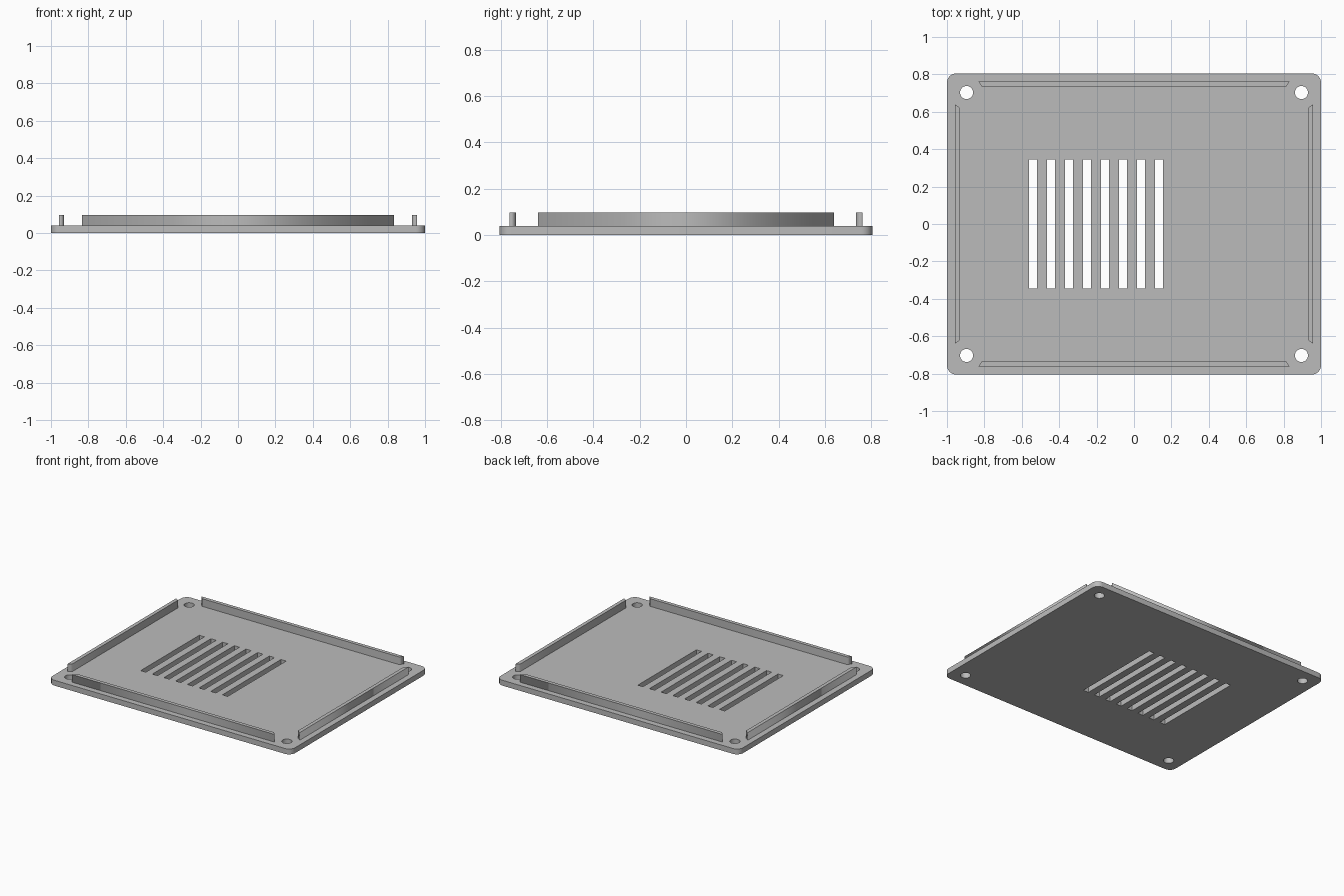
import bpy
import bmesh
from math import cos, sin, pi, radians

cube = bpy.data.objects.get("Cube")
if cube:
    bpy.data.objects.remove(cube, do_unlink=True)

HALF_X, HALF_Y = 1.0, 0.805
PLATE_TOP, LIP_TOP = 0.04, 0.097

# Single grey plastic
grey = bpy.data.materials.new("grey")
grey.use_nodes = True
COLOUR = (0.5, 0.5, 0.5, 1)
grey.diffuse_color = COLOUR
grey.node_tree.nodes["Principled BSDF"].inputs["Base Color"].default_value = COLOUR


def arc(cx, cy, r, start, sweep, steps):
    """Points on a circular arc, both ends included."""
    angles = [start + sweep * i / steps for i in range(steps + 1)]
    return [(cx + r * cos(a), cy + r * sin(a)) for a in angles]


def rectangle(x0, x1, y0, y1):
    return [(x0, y0), (x1, y0), (x1, y1), (x0, y1)]


def slab(name, outlines, z0, z1):
    """Extrude a flat shape; outlines inside the first become holes."""
    curve = bpy.data.curves.new(name + "_outline", "CURVE")
    curve.dimensions = "2D"
    curve.fill_mode = "BOTH"
    curve.extrude = (z1 - z0) / 2
    for points in outlines:
        spline = curve.splines.new("POLY")
        spline.points.add(len(points) - 1)
        for p, (x, y) in zip(spline.points, points):
            p.co = (x, y, 0, 1)
        spline.use_cyclic_u = True
    source = bpy.data.objects.new(name + "_source", curve)
    bpy.context.collection.objects.link(source)
    bpy.context.view_layer.update()
    graph = bpy.context.evaluated_depsgraph_get()
    mesh = bpy.data.meshes.new_from_object(source.evaluated_get(graph))
    bpy.data.objects.remove(source, do_unlink=True)

    bm = bmesh.new()
    bm.from_mesh(mesh)
    bmesh.ops.remove_doubles(bm, verts=bm.verts, dist=0.0001)
    bmesh.ops.translate(bm, verts=bm.verts, vec=(0, 0, (z0 + z1) / 2))
    bmesh.ops.recalc_face_normals(bm, faces=bm.faces)
    bm.to_mesh(mesh)
    bm.free()
    mesh.name = name
    mesh.materials.clear()
    mesh.materials.append(grey)
    obj = bpy.data.objects.new(name, mesh)
    bpy.context.collection.objects.link(obj)
    return obj


# Plate: rounded outline, four screw holes and a row of vent slots
RADIUS = 0.05
corners = [(1, 1), (-1, 1), (-1, -1), (1, -1)]
outline = []
for i, (sx, sy) in enumerate(corners):
    outline += arc(sx * (HALF_X - RADIUS), sy * (HALF_Y - RADIUS),
                   RADIUS, i * pi / 2, pi / 2, 8)
holes = [arc(sx * 0.895, sy * 0.703, 0.035, 0, 2 * pi, 32)[:-1]
         for sx, sy in corners]
slots = []
for i in range(8):
    left = -0.561 + i * 0.0963
    slots.append(rectangle(left, left + 0.043, -0.345, 0.345))
plate = slab("plate", [outline] + holes + slots, 0, PLATE_TOP)

bpy.ops.object.select_all(action="DESELECT")
plate.select_set(True)
bpy.context.view_layer.objects.active = plate
bpy.ops.object.shade_smooth_by_angle(angle=radians(30))

# Locating lips: mitred strips, longer on the outer side
for side, s in (("front", -1), ("back", 1)):
    slab(side + "_lip", [[(-0.833, s * 0.762), (0.833, s * 0.762),
                          (0.813, s * 0.735), (-0.813, s * 0.735)]],
         PLATE_TOP, LIP_TOP)
for side, s in (("right", -1), ("left", 1)):
    slab(side + "_lip", [[(s * 0.957, -0.64), (s * 0.957, 0.64),
                          (s * 0.93, 0.62), (s * 0.93, -0.62)]],
         PLATE_TOP, LIP_TOP)
